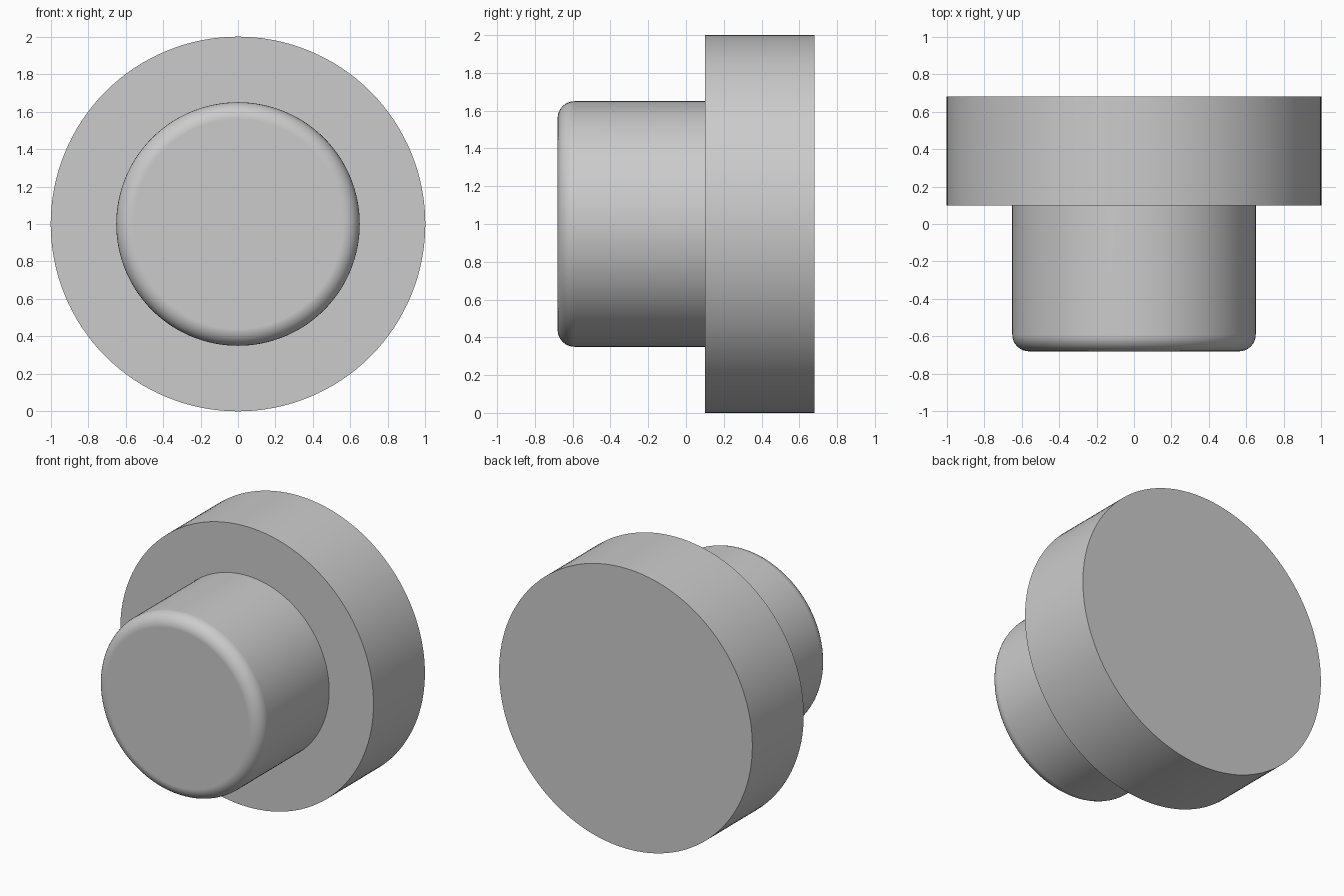
import bpy
import bmesh
import math
from mathutils import Matrix

default_cube = bpy.data.objects.get("Cube")
if default_cube:
    bpy.data.objects.remove(default_cube, do_unlink=True)

grey = bpy.data.materials.new("plain grey")
grey.use_nodes = True
colour = (0.6, 0.6, 0.6, 1)
grey.diffuse_color = colour
grey.node_tree.nodes["Principled BSDF"].inputs["Base Color"].default_value = colour


def disc(name, radius, front, back, rounding=0):
    """Cylinder lying along y, with an optional rounded front rim."""
    bm = bmesh.new()
    bmesh.ops.create_cone(
        bm, cap_ends=True, segments=128, radius1=radius, radius2=radius,
        depth=back - front,
        matrix=Matrix.Translation((0, (front + back) / 2, 1))
        @ Matrix.Rotation(math.pi / 2, 4, "X"))
    if rounding:
        rim = [e for e in bm.edges
               if all(abs(v.co.y - front) < 0.001 for v in e.verts)]
        bmesh.ops.bevel(bm, geom=rim, offset=rounding, segments=8,
                        profile=0.5, affect="EDGES")
    mesh = bpy.data.meshes.new(name)
    bm.to_mesh(mesh)
    bm.free()
    mesh.materials.append(grey)
    obj = bpy.data.objects.new(name, mesh)
    bpy.context.collection.objects.link(obj)

    # Smooth sides, crisp flat ends
    bpy.ops.object.select_all(action="DESELECT")
    obj.select_set(True)
    bpy.context.view_layer.objects.active = obj
    bpy.ops.object.shade_smooth_by_angle(angle=math.radians(30))
    weighted = obj.modifiers.new("flat end normals", "WEIGHTED_NORMAL")
    weighted.keep_sharp = True
    return obj


# Wide backing disc and the narrower rounded knob in front of it
disc("base_disc", 1, 0.1, 0.68)
disc("knob", 0.65, -0.68, 0.11, rounding=0.09)
